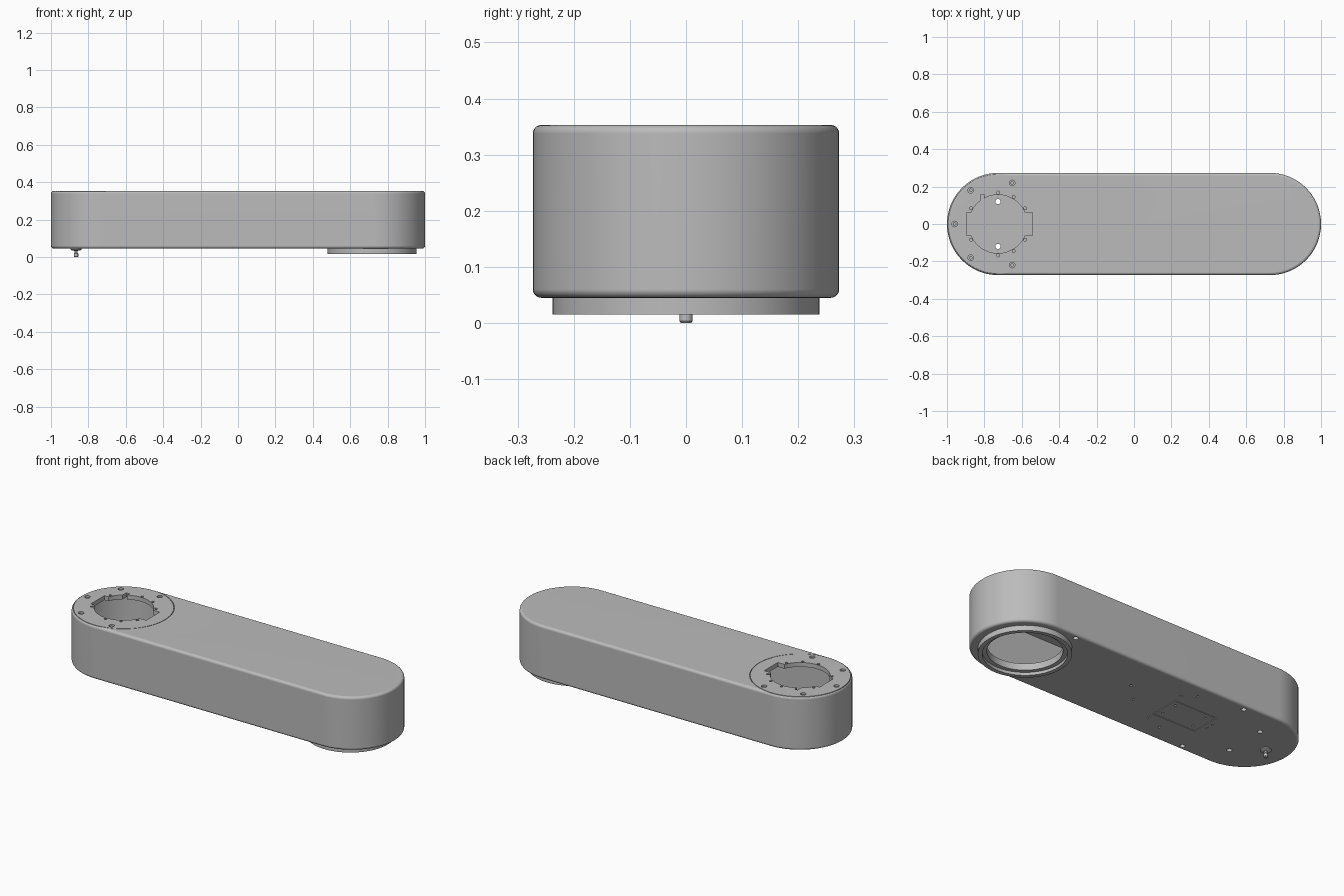
import bpy, bmesh, math

cube = bpy.data.objects.get("Cube")
if cube:
    bpy.data.objects.remove(cube, do_unlink=True)

grey = bpy.data.materials.new("plain grey")
grey.use_nodes = True
grey.diffuse_color = (0.5, 0.5, 0.5, 1)
bsdf = next(n for n in grey.node_tree.nodes if n.type == 'BSDF_PRINCIPLED')
bsdf.inputs["Base Color"].default_value = (0.5, 0.5, 0.5, 1)
bsdf.inputs["Roughness"].default_value = 0.6

END, RADIUS, LOW, HIGH, FILLET, WALL = 0.727, 0.273, 0.045, 0.353, 0.015, 0.025
OPEN_X, RING_X = -END, 0.717


def finish(name, bm):
    bmesh.ops.recalc_face_normals(bm, faces=bm.faces)
    mesh = bpy.data.meshes.new(name)
    bm.to_mesh(mesh)
    bm.free()
    mesh.materials.append(grey)
    obj = bpy.data.objects.new(name, mesh)
    bpy.context.collection.objects.link(obj)
    return obj


def loft(name, outlines):
    """Skin a stack of equal-length point loops and cap both ends."""
    bm = bmesh.new()
    loops = [[bm.verts.new(p) for p in pts] for pts in outlines]
    n = len(loops[0])
    for a, b in zip(loops, loops[1:]):
        for i in range(n):
            j = (i + 1) % n
            bm.faces.new((a[i], a[j], b[j], b[i]))
    bm.faces.new(loops[0])
    bm.faces.new(loops[-1])
    return finish(name, bm)


def capsule(x, y, half, r, z, steps=32):
    """Outline of two half circles joined by straight sides along x."""
    pts = []
    for side in (1, -1):
        for i in range(steps + 1):
            a = math.pi * (i / steps - 0.5)
            pts.append((x + side * (half + r * math.cos(a)), y + side * r * math.sin(a), z))
    return pts


def slot(name, x, y, half, r, z0, z1, steps=8):
    return loft(name, [capsule(x, y, half, r, z, steps) for z in (z0, z1)])


def box(name, x0, x1, y0, y1, z0, z1):
    return loft(name, [[(x0, y0, z), (x1, y0, z), (x1, y1, z), (x0, y1, z)] for z in (z0, z1)])


def disc(name, x, y, r, z0, z1, n=16):
    ring = [(x + r * math.cos(math.tau * i / n), y + r * math.sin(math.tau * i / n)) for i in range(n)]
    return loft(name, [[(px, py, z) for px, py in ring] for z in (z0, z1)])


def lathe(name, x, y, profile, n=64, closed=False):
    """Revolve (radius, z) points about a vertical axis."""
    bm = bmesh.new()
    loops = [[bm.verts.new((x + r * math.cos(math.tau * i / n), y + r * math.sin(math.tau * i / n), z))
              for i in range(n)] for r, z in profile]
    pairs = list(zip(loops, loops[1:])) + ([(loops[-1], loops[0])] if closed else [])
    for a, b in pairs:
        for i in range(n):
            j = (i + 1) % n
            bm.faces.new((a[i], a[j], b[j], b[i]))
    if not closed:
        bm.faces.new(loops[0])
        bm.faces.new(loops[-1])
    return finish(name, bm)


def boolean(obj, tool, operation='DIFFERENCE'):
    mod = obj.modifiers.new("cut", 'BOOLEAN')
    mod.operation, mod.solver, mod.object = operation, 'EXACT', tool
    bpy.context.view_layer.update()
    result = bpy.data.meshes.new_from_object(obj.evaluated_get(bpy.context.evaluated_depsgraph_get()))
    obj.modifiers.clear()
    obj.data = result
    bpy.data.objects.remove(tool, do_unlink=True)


def smooth(obj):
    bpy.ops.object.select_all(action='DESELECT')
    obj.select_set(True)
    bpy.context.view_layer.objects.active = obj
    bpy.ops.object.shade_smooth_by_angle(angle=math.radians(30))
    obj.modifiers.new("weighted normals", 'WEIGHTED_NORMAL').keep_sharp = True


# Long rounded housing with filleted rims
outlines = []
for base, sign in ((LOW + FILLET, -1), (HIGH - FILLET, 1)):
    arc = []
    for i in range(6):
        a = math.pi / 2 * i / 5
        inset = FILLET * (1 - math.cos(a))
        arc.append(capsule(0, 0, END, RADIUS - inset, base + sign * FILLET * math.sin(a)))
    outlines += arc[::sign]
housing = loft("arm_housing", outlines)

# Hollow interior
boolean(housing, slot("cavity", 0, 0, END, RADIUS - WALL, LOW + WALL, HIGH - WALL, 32))

# Raised pads on the floor under the top opening
floor = LOW + WALL
for y in (-0.122, 0.122):
    boolean(housing, slot("pad", OPEN_X, y, 0.05, 0.025, floor - 0.01, floor + 0.008), 'UNION')
for x in (OPEN_X - 0.14, OPEN_X + 0.165):
    boolean(housing, slot("pad", x, 0, 0.003, 0.018, floor - 0.01, floor + 0.008), 'UNION')

# Round cover seam and the top opening with side lobes
seam = [(0.262, HIGH - 0.006), (0.265, HIGH - 0.006), (0.265, HIGH + 0.02), (0.262, HIGH + 0.02)]
boolean(housing, lathe("seam", OPEN_X - 0.002, 0, seam, 96, closed=True))
top = (HIGH - WALL - 0.01, HIGH + 0.02)
boolean(housing, disc("opening", OPEN_X, 0, 0.156, *top, 64))
boolean(housing, box("lobes", OPEN_X - 0.168, OPEN_X + 0.185, -0.062, 0.062, *top))
for deg in (30, 60, 90, 150, 210, 270, 300, 330):
    a = math.radians(deg)
    boolean(housing, disc("rim_hole", OPEN_X + 0.168 * math.cos(a), 0.168 * math.sin(a), 0.008, *top, 10))
boolean(housing, box("rim_notch", OPEN_X - 0.095, OPEN_X - 0.075, 0.1, 0.158, *top))

# Countersunk screw holes around the cover
for deg in (71, 129, 180, 231, 289):
    a = math.radians(deg)
    x, y = OPEN_X + 0.232 * math.cos(a), 0.232 * math.sin(a)
    boolean(housing, disc("screw_seat", x, y, 0.015, HIGH - 0.01, HIGH + 0.02))
    boolean(housing, disc("screw_hole", x, y, 0.007, *top, 10))

# Through holes, fixing holes and a panel outline on the underside
bottom = (LOW - 0.02, LOW + WALL + 0.02)
for y in (-1, 1):
    for x, off in ((OPEN_X, 0.12), (-0.52, 0.24), (0.59, 0.245)):
        boolean(housing, disc("floor_hole", x, y * off, 0.014, *bottom))
shallow = (LOW - 0.02, LOW + 0.012)
for x, y in ((0.07, 0.06), (-0.03, -0.04), (-0.19, 0.14), (-0.26, 0.19), (-0.21, -0.13),
             (-0.31, -0.17), (-0.5, 0.02), (-0.5, -0.02), (-0.23, 0.05), (-0.23, -0.05),
             (-0.43, 0.05), (-0.43, -0.05)):
    boolean(housing, disc("small_hole", x, y, 0.007, *shallow, 10))
for y in (-0.085, 0.085):
    boolean(housing, box("panel_line", -0.47, -0.2, y - 0.002, y + 0.002, LOW - 0.02, LOW + 0.005))
for x in (-0.47, -0.2):
    boolean(housing, box("panel_line", x - 0.002, x + 0.002, -0.087, 0.087, LOW - 0.02, LOW + 0.005))

# Opening behind the lower collar
boolean(housing, disc("collar_hole", RING_X, 0, 0.2, *bottom, 64))
smooth(housing)

# Stepped collar under the other end
collar = lathe("lower_collar", RING_X, 0, [
    (0.238, LOW + 0.003), (0.238, 0.015), (0.215, 0.015), (0.215, 0.032),
    (0.192, 0.032), (0.192, LOW + WALL), (0.1995, LOW + WALL), (0.1995, LOW + 0.003)], 72, closed=True)
smooth(collar)

# Small stepped pin under the cover end
pin = lathe("lower_pin", -0.866, 0, [
    (0.03, LOW + 0.003), (0.03, 0.04), (0.022, 0.035), (0.008, 0.033), (0.008, 0.024),
    (0.012, 0.019), (0.012, 0.004), (0.009, 0.0)], 20)
smooth(pin)
